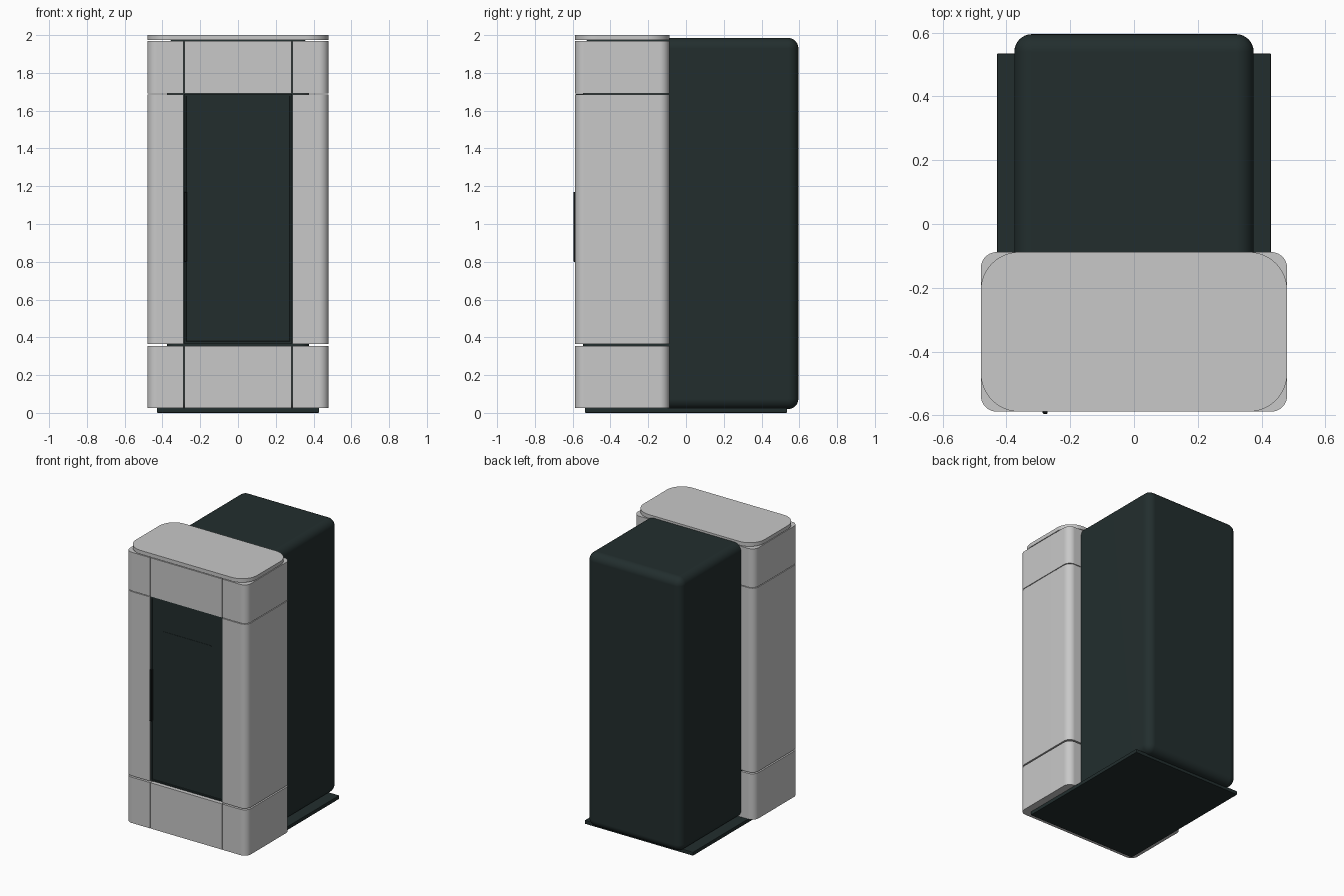
import bpy, bmesh, math
from mathutils import Vector

if "Cube" in bpy.data.objects:
    bpy.data.objects.remove(bpy.data.objects["Cube"])


def material(name, rgb):
    m = bpy.data.materials.new(name)
    m.diffuse_color = (*rgb, 1)
    m.use_nodes = True
    m.node_tree.nodes["Principled BSDF"].inputs["Base Color"].default_value = m.diffuse_color
    return m


LIGHT = material("light grey", (0.58, 0.58, 0.58))
DARK = material("dark green grey", (0.016, 0.027, 0.027))
BLACK = material("near black", (0.008, 0.011, 0.011))


def finish(name, bm, mat):
    bmesh.ops.recalc_face_normals(bm, faces=bm.faces)
    me = bpy.data.meshes.new(name)
    bm.to_mesh(me)
    bm.free()
    ob = bpy.data.objects.new(name, me)
    bpy.context.collection.objects.link(ob)
    me.materials.append(mat)
    bpy.ops.object.select_all(action='DESELECT')
    bpy.context.view_layer.objects.active = ob
    ob.select_set(True)
    bpy.ops.object.shade_smooth_by_angle(angle=math.radians(35))
    wn = ob.modifiers.new("Even shading", 'WEIGHTED_NORMAL')
    wn.keep_sharp = True
    return ob


def rounded_rect(x0, x1, y0, y1, radii, steps=10):
    """Outline counter-clockwise from (x0, y0); one radius per corner."""
    pts = []
    corners = [(x0, y0, 1, 1), (x1, y0, -1, 1), (x1, y1, -1, -1), (x0, y1, 1, -1)]
    for i, ((x, y, sx, sy), r) in enumerate(zip(corners, radii)):
        if r == 0:
            pts.append((x, y))
            continue
        for k in range(steps + 1):
            a = math.pi * (1 + i / 2) + math.pi / 2 * k / steps
            pts.append((x + sx * r + r * math.cos(a), y + sy * r + r * math.sin(a)))
    return pts


def prism(name, outline, z0, z1, mat, upright=False):
    """Extrude an outline along z, or along y if upright."""
    place = (lambda u, v, w: (u, w, v)) if upright else (lambda u, v, w: (u, v, w))
    bm = bmesh.new()
    f = bm.faces.new([bm.verts.new(place(u, v, z0)) for u, v in outline])
    ext = bmesh.ops.extrude_face_region(bm, geom=[f])
    move = Vector(place(0, 0, z1 - z0))
    bmesh.ops.translate(bm, vec=move,
                        verts=[g for g in ext["geom"] if isinstance(g, bmesh.types.BMVert)])
    return finish(name, bm, mat)


def box(name, x0, x1, y0, y1, z0, z1, mat, bevel=0, segs=3):
    bm = bmesh.new()
    bmesh.ops.create_cube(bm, size=1)
    for v in bm.verts:
        v.co = ((x0 + x1) / 2 + v.co.x * (x1 - x0),
                (y0 + y1) / 2 + v.co.y * (y1 - y0),
                (z0 + z1) / 2 + v.co.z * (z1 - z0))
    if bevel:
        bmesh.ops.bevel(bm, geom=bm.edges[:], offset=bevel, segments=segs,
                        profile=0.5, affect='EDGES')
    return finish(name, bm, mat)


FRONT, BACK, SIDE, SEAM = -0.588, -0.088, 0.48, 0.288

# Dark main body and base plate
box("main_body", -0.375, 0.375, -0.545, 0.595, 0.02, 1.985, DARK, 0.055, 8)
box("base_plate", -0.43, 0.43, -0.535, 0.535, 0.0, 0.027, DARK, 0.005, 2)

# Light side shells with rounded outer corners, in three tiers
tiers = {"lower": (0.027, 0.355), "middle": (0.365, 1.686), "upper": (1.691, 1.968)}
for tier, (z0, z1) in tiers.items():
    right = rounded_rect(SEAM, SIDE, FRONT, BACK, (0, 0.05, 0.05, 0))
    left = rounded_rect(-SIDE, -SEAM, FRONT, BACK, (0.05, 0, 0, 0.05))
    prism(tier + "_right_shell", right, z0, z1, LIGHT)
    prism(tier + "_left_shell", left, z0, z1, LIGHT)
    if tier != "middle":
        box(tier + "_front_panel", -0.283, 0.283, FRONT, BACK, z0, z1, LIGHT)

# Lid with generous corner radius
prism("lid", rounded_rect(-SIDE, SIDE, FRONT, BACK, (0.12,) * 4, 16), 1.973, 2.0, LIGHT)

# Door with a raised rim around a sunken panel
bm = bmesh.new()
bmesh.ops.create_cube(bm, size=1)
for v in bm.verts:
    v.co = (v.co.x * 0.57, -0.562 + v.co.y * 0.04, 1.028 + v.co.z * 1.32)
bm.normal_update()
face = next(f for f in bm.faces if f.normal.y < -0.9)
bmesh.ops.inset_region(bm, faces=[face], thickness=0.014)
bmesh.ops.inset_region(bm, faces=[face], thickness=0.002, depth=-0.006)
finish("door", bm, DARK)

# Window pane and handle
prism("door_window", rounded_rect(-0.195, 0.195, 0.69, 1.46, (0.012,) * 4, 4),
      -0.578, -0.574, DARK, upright=True)
box("door_handle", -0.286, -0.271, -0.595, -0.575, 0.80, 1.17, BLACK, 0.002, 1)
